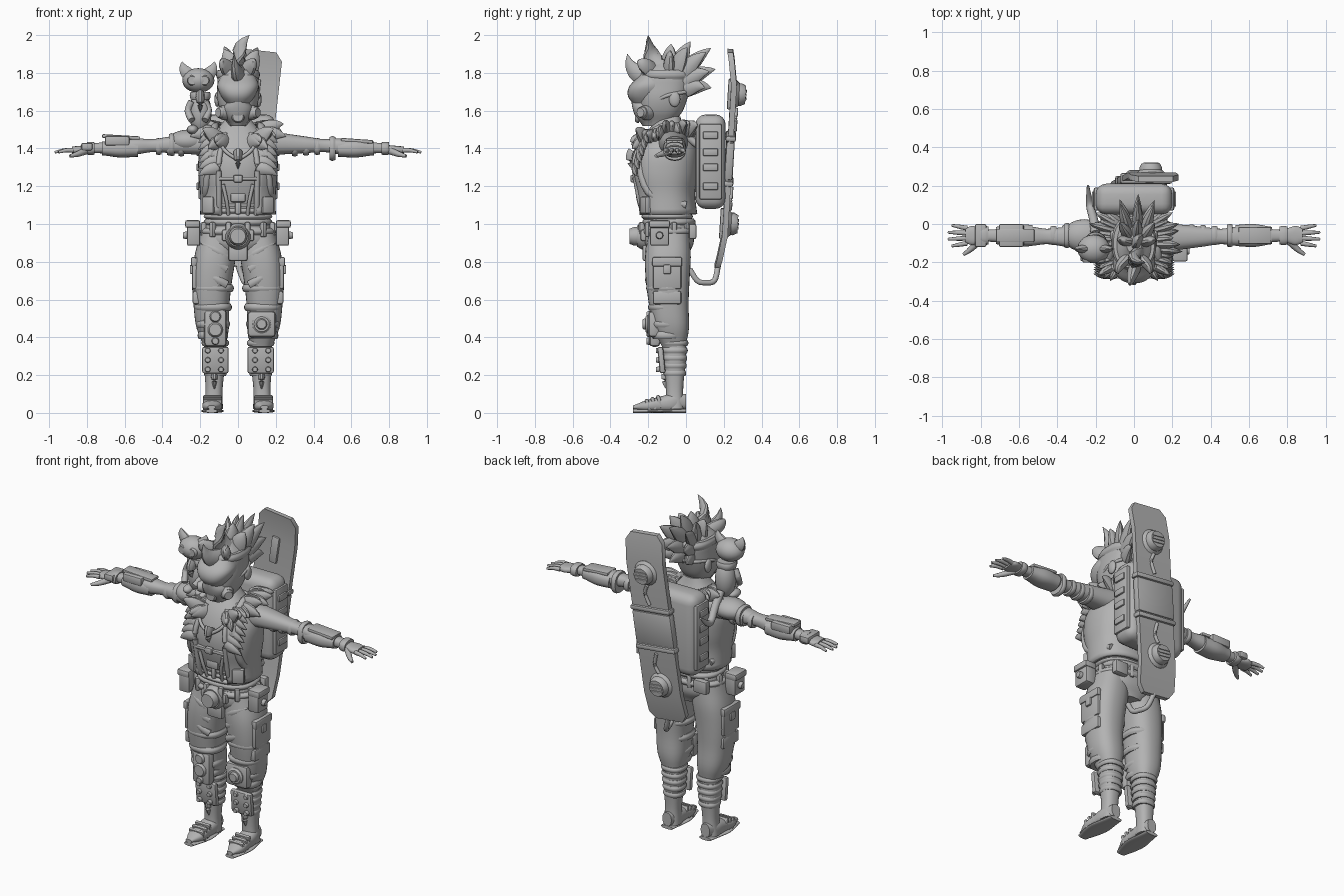
import bpy, bmesh, math, random
from mathutils import Vector, Matrix, Euler
cube = bpy.data.objects.get("Cube")
if cube:
    bpy.data.objects.remove(cube, do_unlink=True)
random.seed(4)
OUT, BACK, UP = Vector((1, 0, 0)), Vector((0, 1, 0)), Vector((0, 0, 1))
FRONT = -BACK
MID, ARM = -.1, 1.4  # depth of the body's centre line, height of the arms
grey = .45
clay = bpy.data.materials.new("plain grey")
clay.use_nodes = True
clay.diffuse_color = (grey, grey, grey, 1)
clay.node_tree.nodes["Principled BSDF"].inputs["Base Color"].default_value = clay.diffuse_color

def finish(name, bm):
    bmesh.ops.recalc_face_normals(bm, faces=bm.faces)
    mesh = bpy.data.meshes.new(name)
    for face in bm.faces:
        face.smooth = True
    bm.to_mesh(mesh)
    bm.free()
    mesh.set_sharp_from_angle(angle=.7)
    mesh.materials.append(clay)
    obj = bpy.data.objects.new(name, mesh)
    bpy.context.collection.objects.link(obj)
    return obj

def pair(build, name, *args, **options):
    """Build a part on the left and mirror a copy to the right."""
    left = build("left_" + name, *args, **options)
    right = left.copy()
    right.data = left.data.copy()
    right.name = "right_" + name
    right.data.transform(Matrix.Scale(-1, 4, OUT))
    right.data.flip_normals()
    bpy.context.collection.objects.link(right)

def skin(name, rings, opening=None):
    """Bridge rings of points, leaving out faces that match the opening rule."""
    bm = bmesh.new()
    loops = [[bm.verts.new(p) for p in ring] for ring in rings]
    for low, high in zip(loops, loops[1:]):
        for i in range(len(low)):
            quad = (low[i - 1], low[i], high[i], high[i - 1])
            if not opening or not opening(sum((v.co for v in quad), Vector()) / len(quad)):
                bm.faces.new(quad)
    if not opening:
        bm.faces.new(loops[0])
        bm.faces.new(loops[-1])
    return finish(name, bm)

def sample(values, t):
    """Smooth curve through evenly spaced values."""
    place = t * (len(values) - 1)
    i = min(int(place), len(values) - 2)
    f = place - i
    a, b, c, d = (values[max(0, min(k, len(values) - 1))] for k in range(i - 1, i + 3))
    return b + f * (c - a + f * (2 * a - 5 * b + 4 * c - d + f * (3 * (b - c) + d - a))) / 2

def loft(name, start, end, widths, depths=None, ratio=1, bow=(0, 0, 0), opening=None, sides=32):
    """Rounded body from start to end, with evenly spaced half widths and depths."""
    start, end, bow = Vector(start), Vector(end), Vector(bow)
    depths = depths or [w * ratio for w in widths]
    main = max(range(3), key=lambda k: abs(end[k] - start[k]))
    across, over = [axis for k, axis in enumerate((OUT, BACK, UP)) if k != main]
    angles = [math.tau * k / sides for k in range(sides)]
    corners = [[math.copysign(abs(w) ** .83, w) for w in (math.cos(a), math.sin(a))] for a in angles]
    steps = 4 * (len(widths) - 1)
    rings = []
    for t in (i / steps for i in range(steps + 1)):
        centre = start.lerp(end, t) + bow * math.sin(math.pi * t)
        rings.append([centre + across * u * sample(widths, t) + over * v * sample(depths, t) for u, v in corners])
    return skin(name, rings, opening)

def band(name, centre, width, depth, half=.015, axis=UP):
    middle, profile = Vector(centre), (.93, 1, 1, .93)
    return loft(name, middle - axis * half, middle + axis * half,
                [width * p for p in profile], [depth * p for p in profile])

def tube(name, points, radii, sides=10, flat=1):
    points, rings = [Vector(p) for p in points], []
    for i, point in enumerate(points):
        along = points[min(i + 1, len(points) - 1)] - points[max(i - 1, 0)]
        turn, radius = along.to_track_quat("Z", "Y"), sample(radii, i / (len(points) - 1))
        angles = [math.tau * k / sides for k in range(sides)]
        rings.append([point + turn @ Vector((math.cos(a) * flat, math.sin(a), 0)) * radius for a in angles])
    return skin(name, rings)

def cord(name, points, radii=(.01, .01)):
    points, steps = [Vector(p) for p in points], 4 * len(points)
    return tube(name, [sample(points, i / steps) for i in range(steps + 1)], radii)

def spike(name, base, bend, tip, radius, flat=.6):
    a, b, c = Vector(base), Vector(bend), Vector(tip)
    steps = [i / 6 for i in range(7)]
    path = [a.lerp(b, t).lerp(b.lerp(c, t), t) for t in steps]
    return tube(name, path, [radius * (1 - t ** 2) + .001 for t in steps], flat=flat)

def box(name, centre, size, bevel=.01, turn=(0, 0, 0), segments=2):
    bm = bmesh.new()
    bmesh.ops.create_cube(bm, size=1, matrix=Matrix.Diagonal((*size, 1)))
    bmesh.ops.bevel(bm, geom=bm.edges[:], offset=min(bevel, min(size) * .35), segments=segments,
                    affect="EDGES", profile=.5)
    bm.transform(Matrix.Translation(centre) @ Euler(turn).to_matrix().to_4x4())
    return finish(name, bm)

def ball(name, centre, size):
    bm = bmesh.new()
    place = Matrix.Translation(centre) @ Matrix.Diagonal((*size, 1))
    bmesh.ops.create_uvsphere(bm, u_segments=20, v_segments=12, radius=1, matrix=place)
    return finish(name, bm)

def disc(name, centre, radius, depth=.02, direction=FRONT):
    base, reach = Vector(centre), Vector(direction) * depth
    return tube(name, [base, base + reach / 2, base + reach], (radius, radius, radius * .8), sides=18)

# Trousers, boots and shin guards
pair(loft, "trouser_leg", start=(.1, -.09, .95), end=(.12, -.06, .32), ratio=1.1, bow=(.03, -.02, 0),
     widths=(.1, .11, .105, .095, .085, .05))
pair(loft, "boot_shaft", start=(.12, -.06, .37), end=(.13, -.06, .02), widths=(.06, .06, .05, .045, .05))
pair(loft, "shoe", start=(.14, -.28, .03), end=(.13, 0, .06),
     widths=(.02, .05, .05, .05, .03), depths=(.01, .03, .04, .05, .04))
pair(loft, "sole", start=(.14, -.28, .01), end=(.13, 0, .01), widths=(.03, .05, .06, .05, .04), depths=[.01] * 5)
for i in range(3):
    pair(box, "shoe_strap", centre=(.135, -.2 + i * .03, .04 + i * .01), size=(.1, .02, .07), turn=(.3, 0, 0))
    for x in (.09, .16):
        pair(disc, "shin_stud", (x, -.14, .23 + i * .05), .015)
for i in range(5):
    pair(band, "shin_wrap", (.12, -.06, .21 + i * .04), .06 + i * .003, .06 + i * .003)
pair(box, "shin_guard", centre=(.12, -.13, .28), size=(.14, .03, .14), turn=(.1, 0, 0))
pair(spike, "boot_tongue", (.125, MID, .2), (.125, -.11, .17), (.125, MID, .12), .03)
for z, radius in ((.41, .08), (.47, .09), (.56, .1), (.66, .11)):
    pair(band, "trouser_fold", (.133, MID, z), radius, radius, half=.02)
for z in (.72, .8, .87):
    pair(spike, "crease", (.06, -.19, z - .04), (.13, -.23, z), (.2, -.17, z + .03), .02)
# Thigh pockets and belt pouches
for name, centre, size in (
        ("thigh_pocket", (.228, MID, .74), (.03, .15, .17)), ("pocket_flap", (.235, MID, .8), (.03, .16, .05)),
        ("pocket_buckle", (.245, MID, .76), (.02, .04, .05)), ("lower_pocket", (.22, MID, .61), (.04, .15, .07)),
        ("belt_pouch", (.235, -.14, .95), (.07, .1, .13)), ("pouch_lid", (.24, -.14, 1), (.08, .11, .04)),
        ("back_pouch", (.13, .035, .96), (.09, .04, .08))):
    pair(box, name, centre, size)
pair(disc, "pouch_button", (.27, -.14, .94), .02, direction=OUT)
# Knee pads
box("left_knee_pad", centre=(.125, -.17, .47), size=(.15, .06, .14), bevel=.03)
disc("left_knee_disc", (.125, -.195, .47), .05)
disc("left_knee_hub", (.125, -.21, .47), .03)
box("right_knee_pad", centre=(-.12, -.165, .45), size=(.12, .06, .2), bevel=.03)
for z, radius in ((.38, .02), (.44, .04), (.51, .03)):
    disc("right_knee_stud", (-.12, -.19, z), radius)
# Hips, belt and buckle
loft("hips", start=(0, -.09, .83), end=(0, -.09, 1.03), widths=(.09, .18, .18, .17), depths=(.1, .13, .13, .12))
band("lower_belt", (0, -.09, .96), .2, .14, half=.02)
band("upper_belt", (0, -.09, 1.01), .18, .14, half=.02)
for angle in (math.tau * (i + .5) / 12 for i in range(12)):
    box("belt_loop", (.19 * math.cos(angle), MID + .14 * math.sin(angle), .97), (.03, .03, .08), turn=(0, 0, angle))
disc("buckle_ring", (0, -.21, .935), .07, depth=.05)
disc("buckle_dome", (0, -.25, .935), .05, depth=.05)
# Torso and open vest
loft("torso", start=(0, -.09, 1), end=(0, -.09, 1.57), bow=(0, -.03, 0),
     widths=(.16, .16, .17, .18, .15, .06), depths=(.12, .13, .15, .15, .12, .06))
vest = loft("vest", start=(0, MID, 1.05), end=(0, -.09, 1.5), bow=(0, -.02, 0), sides=40,
            widths=(.18, .18, .19, .18, .1), depths=(.14, .14, .16, .15, .09),
            opening=lambda c: c.y < MID - .03 and abs(c.x) < .09)
shell = vest.modifiers.new("thickness", "SOLIDIFY")
shell.thickness, shell.offset = .02, 1
for i in range(3):
    band("waist_wrap", (0, MID, 1.04 + i * .03), .18, .135)
for name, centre, size in (
        ("chest_strap", (0, -.27, 1.24), (.2, .03, .02)), ("chest_clasp", (0, -.28, 1.24), (.05, .03, .04)),
        ("belly_plate", (0, -.24, 1.14), (.08, .03, .05)), ("belly_stem", (0, -.23, 1.09), (.03, .03, .08)),
        ("buckle_flap", (0, -.21, .85), (.1, .04, .09)), ("buckle_crossbar", (0, -.22, .94), (.17, .04, .06))):
    box(name, centre, size)
spike("pendant", (0, -.27, 1.38), (0, -.3, 1.34), (0, -.28, 1.29), .04)
pair(cord, "vest_edge", [(.07, -.2, 1.48), (.1, -.27, 1.34), (.1, -.25, 1.15), (.1, -.22, 1.05)], radii=(.015, .015))
pair(cord, "necklace", [(.1, -.24, 1.43), (.06, -.27, 1.38), (0, -.28, 1.34)])
pair(cord, "belly_seam", [(.08, -.26, 1.21), (.06, -.25, 1.12), (.05, -.22, 1.04)])
pair(cord, "pack_strap", [(.11, .06, 1.42), (.12, MID, 1.52), (.14, -.24, 1.4), (.17, -.2, 1.17), (.16, 0, 1.1)],
     radii=(.02, .02))
pair(box, "vest_pocket", centre=(.15, -.21, 1.1), size=(.07, .05, .09), turn=(0, 0, .5))
# Ragged collar and lapels
for i in range(15):
    side, depth = math.cos(i * .22 - 1.8), math.sin(i * .22 - 1.8)
    base = Vector((.08 + .04 * side, MID + .12 * depth, 1.49 + .06 * min(0, depth)))
    away = Vector((.3 + max(0, side), .5 * depth, random.uniform(-.3, .6))).normalized() * random.uniform(.08, .14)
    pair(spike, "collar_tuft", base, base + away * .6 + UP * .02, base + away, .045)
for i in range(6):
    root = Vector((.11, -.2 - i * .012, 1.47 - i * .035))
    pair(spike, "lapel_tuft", root, root + OUT * .05 + FRONT * .02, root + OUT * .1 - UP * .04, .035)
# Arms and hands
pair(loft, "arm", start=(.12, -.07, 1.43), end=(.79, -.06, ARM), ratio=.85,
     widths=(.08, .07, .06, .05, .04, .05, .045, .035, .03))
pair(loft, "palm", start=(.77, -.06, ARM), end=(.88, -.06, 1.39), widths=(.03, .04, .05, .04), depths=[.02] * 4)
for i, length in enumerate((.08, .1, .1, .08)):
    knuckle = Vector((.87, MID + i * .026, 1.39))
    reach = OUT * length + BACK * (i - 1.5) * .01
    pair(cord, "finger", [knuckle, knuckle + reach * .5, knuckle + reach - UP * .01], radii=(.013, .011, .007))
pair(cord, "thumb", [(.8, -.08, 1.39), (.85, -.13, 1.37), (.89, -.16, 1.36)], radii=(.02, .015, .008))
pair(band, "glove_cuff", (.78, -.06, ARM), .05, .035, half=.02, axis=OUT)
for i in range(3):
    pair(band, "arm_wrap", (.3 + i * .06, -.06, 1.41), .058 - i * .004, .052 - i * .004, axis=OUT)
pair(loft, "bracer", start=(.53, -.06, ARM), end=(.72, -.06, ARM), widths=(.055, .06, .045), ratio=.8)
band("left_elbow_ring", (.5, -.06, ARM), .06, .065, axis=OUT)
box("left_bracer_plate", centre=(.63, -.06, 1.44), size=(.17, .09, .02), turn=(0, .07, 0))
ball("right_shoulder_pad", (-.26, -.06, 1.44), size=(.11, .085, .06))
band("right_shoulder_rim", (-.35, -.06, 1.42), .065, .06, axis=OUT)
box("right_forearm_case", centre=(-.64, -.06, 1.44), size=(.13, .12, .05))
box("right_case_lid", centre=(-.62, -.06, 1.46), size=(.2, .07, .02), turn=(0, .06, 0))
box("right_wrist_case", centre=(-.8, -.06, 1.41), size=(.06, .12, .04))
# Head, visor and breathing mask
loft("head", start=(0, -.14, 1.52), end=(0, MID, 1.87),
     widths=(.05, .09, .11, .11, .1, .04), depths=(.06, .11, .13, .14, .13, .05))
loft("visor", start=(0, -.2, 1.62), end=(0, -.17, 1.79), bow=(0, -.02, 0),
     widths=(.05, .09, .11, .09), depths=(.07, .1, .1, .07))
loft("mask_snout", start=(0, -.18, 1.52), end=(0, -.2, 1.66), widths=(.04, .07, .08, .05), depths=(.05, .08, .09, .09))
disc("mask_valve", (0, -.25, 1.57), .035)
band("headband", (0, MID, 1.79), .115, .14, half=.025)
pair(disc, "mask_filter", (.055, -.2, 1.59), .04, depth=.05, direction=(.8, -.6, 0))
pair(disc, "filter_cap", (.09, -.23, 1.59), .03, direction=(.8, -.6, 0))
pair(ball, "ear", (.11, -.06, 1.66), size=(.015, .03, .04))
pair(cord, "mask_strap", [(.07, -.2, 1.63), (.11, MID, 1.68), (.07, .01, 1.7), (0, .03, 1.7)])
# Hair: tall crest, front horn and a fan of swept back spikes
spike("crest", (.02, -.15, 1.8), (-.03, -.2, 1.92), (.06, -.2, 2), .06)
spike("front_horn", (.02, -.17, 1.78), (-.02, -.3, 1.78), (-.02, -.31, 1.9), .06)
pair(spike, "fringe", (.04, -.18, 1.81), (.1, -.24, 1.86), (.08, -.26, 1.86), .045)
crown = Vector((.01, MID, 1.72))
for x in (-.07, .01, .08):
    for i in range(5):
        heading = BACK * math.cos(i * .37) + UP * math.sin(i * .37)
        root = crown + OUT * x * .6 + heading * .1
        tip = crown + OUT * x * 1.2 + heading * (.32 - abs(i - 2) * .04 - abs(x) * .5)
        spike("hair_spike", root, root.lerp(tip, .5) + UP * .02, tip, .05)
# Backpack
box("backpack", centre=(0, .13, 1.33), size=(.4, .16, .5), bevel=.055, segments=4)
pair(box, "pack_panel", centre=(.195, .13, 1.33), size=(.03, .12, .4))
for z in (1.2, 1.3, 1.38, 1.47):
    pair(box, "pack_detail", centre=(.21, .13, z), size=(.02, .08, .04))
# Hoverboard slung at a slant on the back, built upright and then tilted
slant = Matrix.Translation((.05, .23, 1.345)) @ Euler((-.06, .11, 0)).to_matrix().to_4x4()
board = [skin("board_deck", [[(x * w, y * .015 + curl, z) for x, y in ((-1, -1), (1, -1), (1, 1), (-1, 1))]
                             for z, w, curl in ((-.575, .09, -.03), (-.53, .125, -.02), (-.4, .125, 0),
                                                (.4, .125, 0), (.53, .125, -.02), (.575, .09, -.03))]),
         box("board_wrap", (0, 0, 0), size=(.26, .044, .2))]
for end in (1, -1):
    hub = UP * end * .345
    board += [disc("thruster_base", hub, .075, depth=.03, direction=BACK),
              disc("thruster", hub + BACK * .02, .06, depth=.045, direction=BACK),
              box("foot_binding", hub - BACK * .02, size=(.05, .02, .16)),
              box("board_strap", UP * end * .12, size=(.27, .055, .03)),
              cord("board_wire", [(0, .02, end * .27), (.02, .02, end * .22), (0, .02, end * .15)])]
    board += [box("thruster_slat", hub + BACK * .065 + UP * i * .02, size=(.08, .01, .01)) for i in (-1, 0, 1)]
for part in board:
    part.data.transform(slant)
cord("hose", [(.06, .02, .76), (.06, .06, .7), (.05, .1, .69), (.03, .15, .7), (0, .17, .78)], radii=(.015, .015))
# Shoulder pet with goggles, ears and tail
pet = Vector((-.21, -.13, 1.76))
ball("pet_head", pet, size=(.085, .075, .065))
ball("pet_body", (-.2, MID, 1.59), size=(.06, .06, .11))
band("pet_scarf", (-.2, -.11, 1.68), .055, .055, half=.02)
spike("pet_bib", (-.2, -.15, 1.68), (-.2, -.19, 1.65), (-.2, -.16, 1.59), .04)
for side in (OUT, -OUT):
    spike("pet_ear", pet + side * .05 + UP * .03, pet + side * .085 + UP * .06, pet + side * .085 + UP * .1, .035)
    disc("pet_goggle", pet + side * .033 + FRONT * .05, .028)
    shoulder = pet + side * .035 - UP * .11
    cord("pet_arm", [shoulder, shoulder + side * .02 - UP * .05, shoulder + FRONT * .04 - UP * .1], radii=(.018, .018))
    ball("pet_foot", (-.2 + side.x * .04, -.13, 1.5), size=(.03, .045, .025))
cord("pet_tail", [(-.2, -.05, 1.53), (-.21, .02, 1.46), (-.23, .1, ARM), (-.24, .2, 1.47)], radii=(.025, .023, .02, .006))
